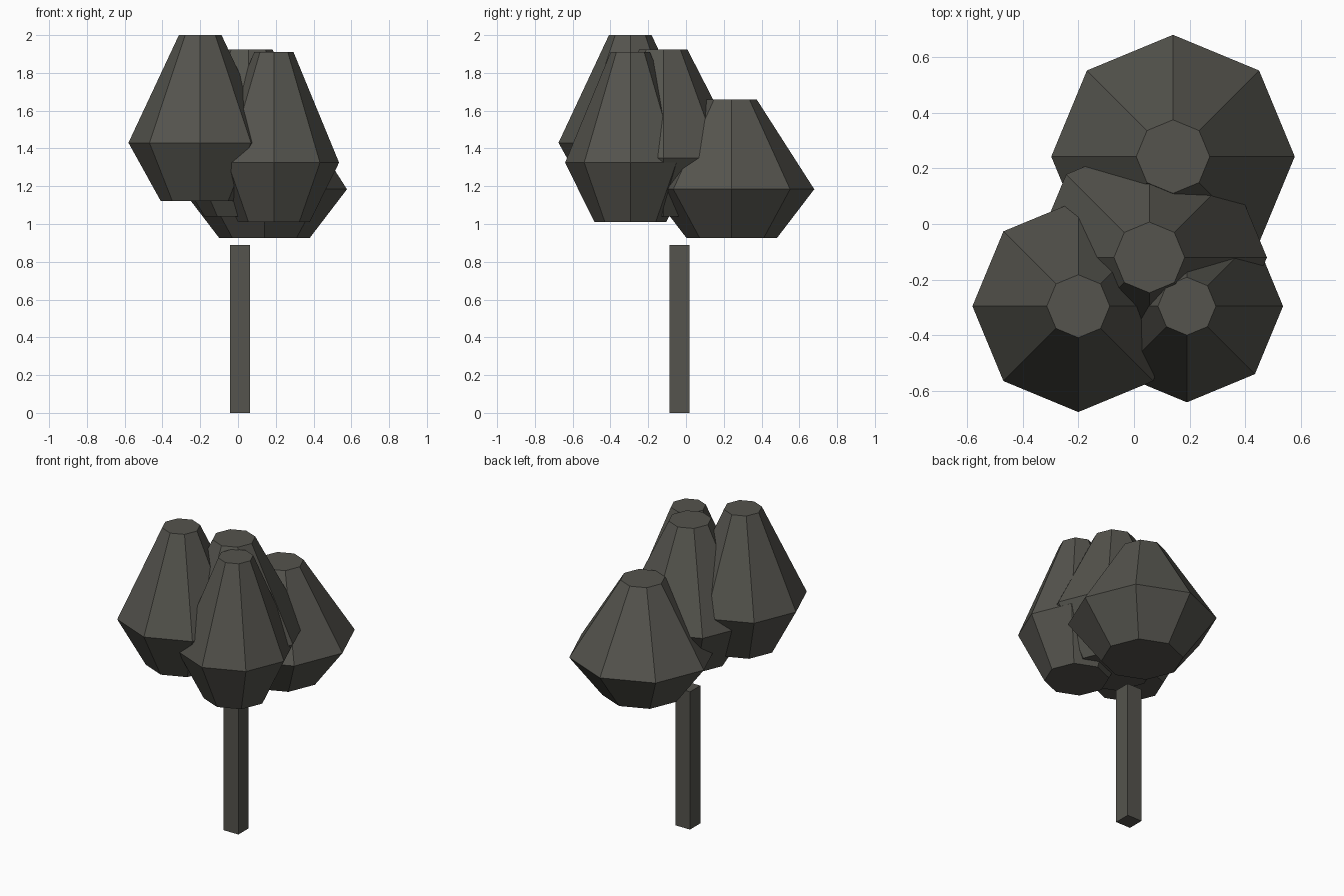
import bpy, bmesh
from math import cos, sin, tau

if "Cube" in bpy.data.objects:
    bpy.data.objects.remove(bpy.data.objects["Cube"])

bark = bpy.data.materials.new("dark_grey")
bark.diffuse_color = (0.09, 0.088, 0.075, 1)
bark.use_nodes = True
bark.node_tree.nodes["Principled BSDF"].inputs["Base Color"].default_value = bark.diffuse_color


def lathe(name, centre, profile, sides, turn=0.0):
    """Closed faceted solid from (radius, z) rings."""
    bm = bmesh.new()
    rings = [[bm.verts.new((centre[0] + r * cos(tau * i / sides + turn),
                            centre[1] + r * sin(tau * i / sides + turn), z))
              for i in range(sides)] for r, z in profile]
    for lo, hi in zip(rings, rings[1:]):
        for i in range(sides):
            j = (i + 1) % sides
            bm.faces.new((lo[i], lo[j], hi[j], hi[i]))
    bm.faces.new(rings[0][::-1])
    bm.faces.new(rings[-1])
    mesh = bpy.data.meshes.new(name)
    bm.to_mesh(mesh)
    bm.free()
    mesh.materials.append(bark)
    obj = bpy.data.objects.new(name, mesh)
    bpy.context.collection.objects.link(obj)
    return obj


# Square trunk
half = 0.0525 * 2 ** 0.5
lathe("trunk", (0.011, -0.034), [(half, 0), (half, 0.89)], 4, tau / 8)

# Foliage clumps: centre, widest radius, top radius, bottom / widest / top heights
clumps = {
    "foliage_left": ((-0.20, -0.295), 0.38, 0.113, 1.122, 1.43, 2.0),
    "foliage_right": ((0.19, -0.295), 0.345, 0.104, 1.01, 1.325, 1.91),
    "foliage_back": ((0.14, 0.242), 0.437, 0.132, 0.927, 1.184, 1.66),
    "foliage_middle": ((0.055, -0.12), 0.422, 0.127, 1.04, 1.35, 1.925),
}
for name, (centre, wide, top, z0, z1, z2) in clumps.items():
    lathe(name, centre, [(wide * 0.55, z0), (wide, z1), (top, z2)], 8)
